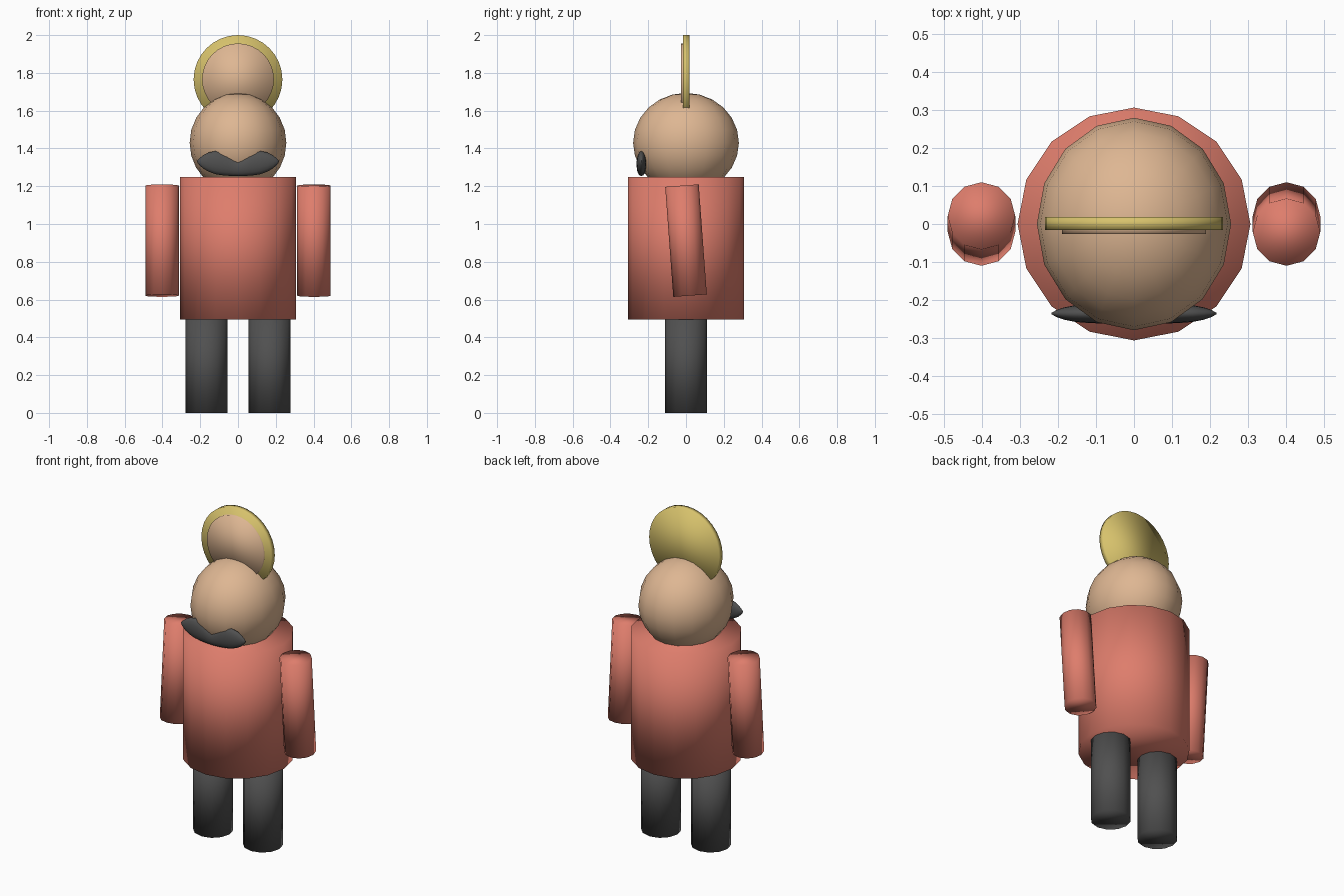
import bpy, math

cube = bpy.data.objects.get("Cube")
if cube:
    bpy.data.objects.remove(cube, do_unlink=True)


def material(name, r, g, b):
    m = bpy.data.materials.new(name)
    m.use_nodes = True
    m.diffuse_color = (r, g, b, 1)
    m.node_tree.nodes["Principled BSDF"].inputs["Base Color"].default_value = (r, g, b, 1)
    return m


RED = material("coral red", 0.73, 0.205, 0.15)
SKIN = material("sand skin", 0.73, 0.47, 0.29)
GREY = material("charcoal grey", 0.08, 0.08, 0.08)
GOLD = material("straw gold", 0.68, 0.54, 0.15)


def finish(name, mat):
    ob = bpy.context.object
    ob.name = name
    ob.data.materials.append(mat)
    bpy.ops.object.shade_smooth()
    return ob


def cylinder(name, mat, loc, radius, depth, sides, tilt=0.0):
    bpy.ops.mesh.primitive_cylinder_add(vertices=sides, radius=radius, depth=depth,
                                        location=loc, rotation=(tilt, 0, 0))
    return finish(name, mat)


# Torso
cylinder("torso", RED, (0, 0, 0.872), 0.307, 0.756, 16)

# Arms swing in opposite directions; legs are straight
for side, s in (("left", 1), ("right", -1)):
    cylinder(side + "_arm", RED, (s * 0.402, 0, 0.912), 0.089, 0.584, 12, s * math.radians(4.2))
    cylinder(side + "_leg", GREY, (s * 0.167, 0, 0.25), 0.111, 0.5, 12)

# Head
bpy.ops.mesh.primitive_uv_sphere_add(segments=16, ring_count=12, radius=1, location=(0, 0, 1.43))
bpy.context.object.scale = (0.256, 0.28, 0.264)
finish("head", SKIN)

# Upright round crest with a smaller face disc in front
cylinder("crest", GOLD, (0, 0.001, 1.765), 0.235, 0.034, 32, math.pi / 2)
cylinder("crest_face", SKIN, (0, -0.012, 1.766), 0.19, 0.03, 32, math.pi / 2)

# Moustache: elliptical sections (x, bottom, top, half thickness), mirrored about the centre
half = [(0, 1.254, 1.339, 0.024), (0.025, 1.254, 1.350, 0.025), (0.06, 1.256, 1.373, 0.026),
        (0.09, 1.259, 1.384, 0.026), (0.12, 1.264, 1.386, 0.025), (0.155, 1.277, 1.379, 0.022),
        (0.185, 1.294, 1.364, 0.016), (0.205, 1.313, 1.347, 0.009), (0.217, 1.329, 1.335, 0.002)]
sections = [(-x, lo, hi, t) for x, lo, hi, t in reversed(half[1:])] + half
n = 16
verts, faces = [], []
for x, lo, hi, t in sections:
    for k in range(n):
        a = 2 * math.pi * k / n
        verts.append((x, -0.236 + t * math.cos(a), (lo + hi) / 2 + (hi - lo) / 2 * math.sin(a)))
for i in range(len(sections) - 1):
    for k in range(n):
        j = (k + 1) % n
        faces.append((i * n + k, (i + 1) * n + k, (i + 1) * n + j, i * n + j))
last = (len(sections) - 1) * n
faces += [tuple(range(n)), tuple(reversed(range(last, last + n)))]
mesh = bpy.data.meshes.new("moustache")
mesh.from_pydata(verts, [], faces)
ob = bpy.data.objects.new("moustache", mesh)
bpy.context.collection.objects.link(ob)
bpy.ops.object.select_all(action="DESELECT")
bpy.context.view_layer.objects.active = ob
ob.select_set(True)
bpy.ops.object.mode_set(mode="EDIT")
bpy.ops.mesh.select_all(action="SELECT")
bpy.ops.mesh.normals_make_consistent(inside=False)
bpy.ops.object.mode_set(mode="OBJECT")
finish("moustache", GREY)
